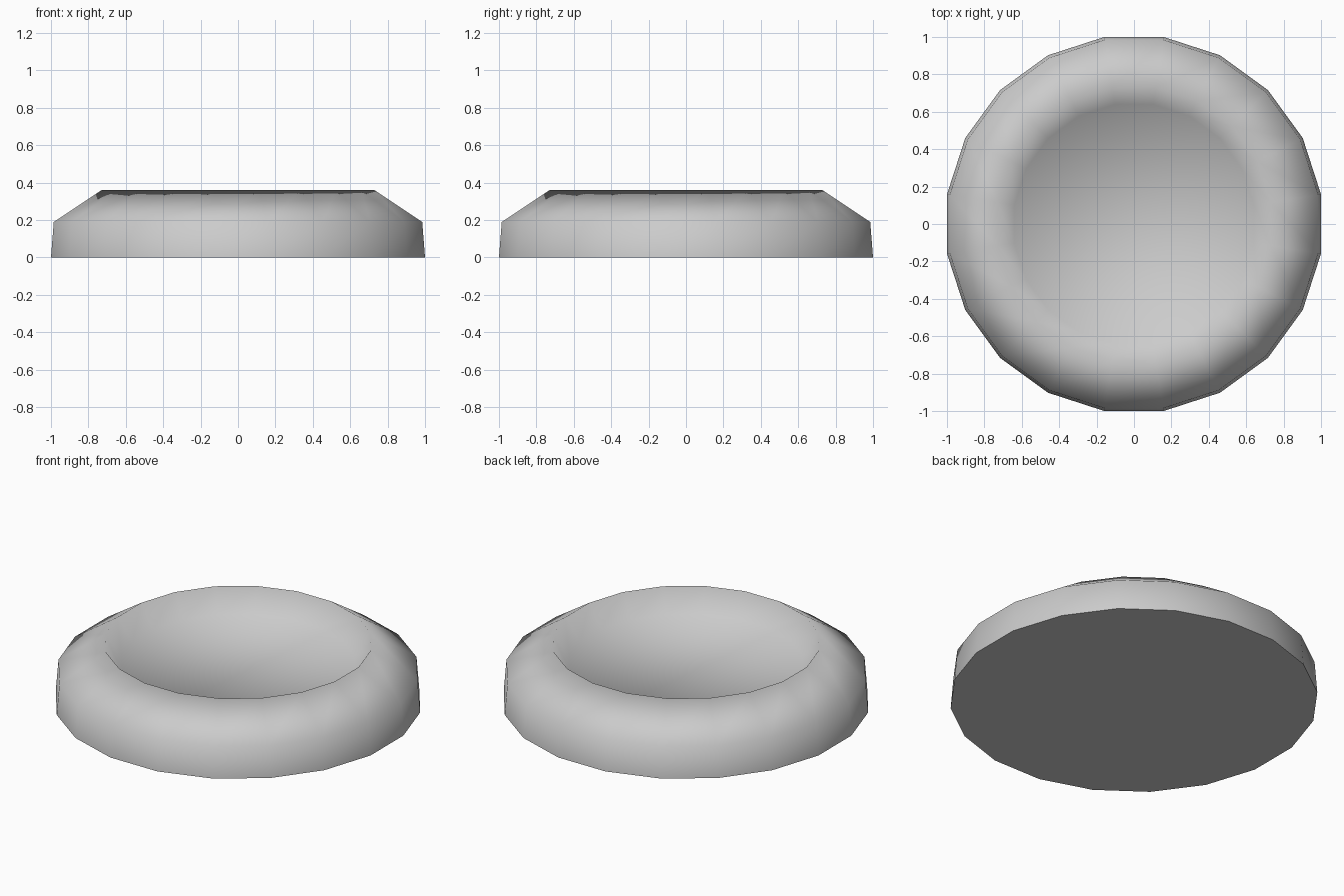
import bpy, bmesh, math

if "Cube" in bpy.data.objects:
    bpy.data.objects.remove(bpy.data.objects["Cube"])

SIDES = 20
STEP = 2 * math.pi / SIDES
SCALE = 1 / math.cos(STEP / 2)   # flats sit on the axes

# flat-to-centre radius and height, from base up over the rim into the hollow
profile = [(1.0, 0.0), (0.985, 0.19), (0.73, 0.36), (0.64, 0.23)]

bm = bmesh.new()
rings = []
for r, z in profile:
    rings.append([bm.verts.new((r * SCALE * math.cos((i + 0.5) * STEP),
                                r * SCALE * math.sin((i + 0.5) * STEP), z))
                  for i in range(SIDES)])

# padded wall
for low, high in zip(rings, rings[1:]):
    for i in range(SIDES):
        j = (i + 1) % SIDES
        bm.faces.new((low[i], low[j], high[j], high[i]))

# sunken floor and flat underside
bm.faces.new(rings[-1])
base = bm.faces.new(list(reversed(rings[0])))

# smooth everywhere except the sharp base edge
for f in bm.faces:
    f.smooth = f is not base
for e in base.edges:
    e.smooth = False

mesh = bpy.data.meshes.new("round_cushion_bed")
bm.to_mesh(mesh)
bm.free()
bed = bpy.data.objects.new("round_cushion_bed", mesh)
bpy.context.collection.objects.link(bed)
